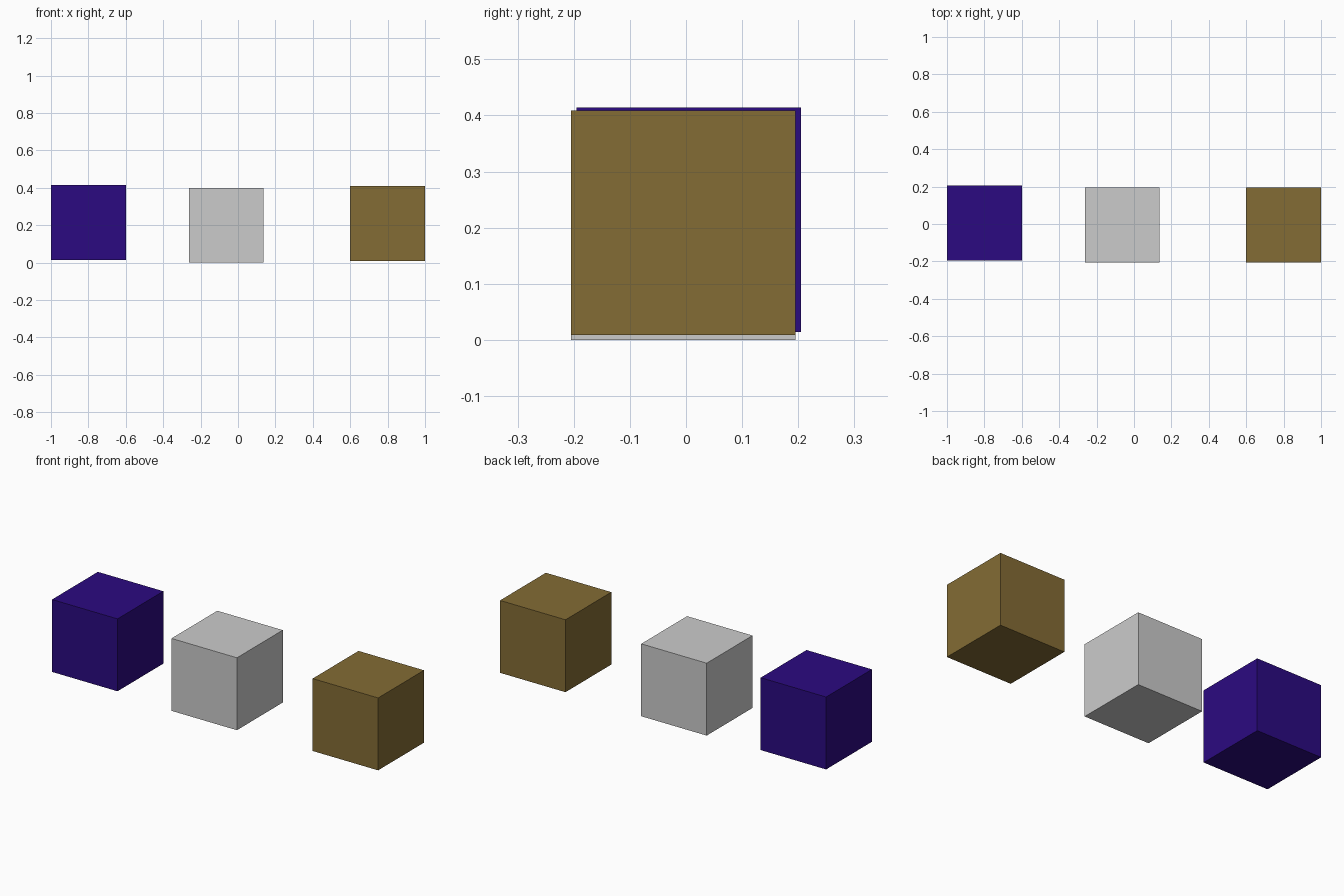
import bpy

if "Cube" in bpy.data.objects:
    bpy.data.objects.remove(bpy.data.objects["Cube"])

SIZE = 0.4


def material(name, rgb):
    mat = bpy.data.materials.new(name)
    mat.diffuse_color = (*rgb, 1.0)
    mat.use_nodes = True
    mat.node_tree.nodes["Principled BSDF"].inputs["Base Color"].default_value = mat.diffuse_color
    return mat


def cube(name, centre, mat=None):
    bpy.ops.mesh.primitive_cube_add(size=SIZE, location=centre)
    obj = bpy.context.object
    obj.name = name
    if mat:
        obj.data.materials.append(mat)
    return obj


# Three equal cubes in a slightly uneven row
cube("purple_cube", (-0.8, 0.005, 0.214), material("purple", (0.024, 0.003, 0.22)))
cube("grey_cube", (-0.063, -0.005, 0.2))
cube("gold_cube", (0.8, -0.005, 0.209), material("gold", (0.23, 0.15, 0.035)))
